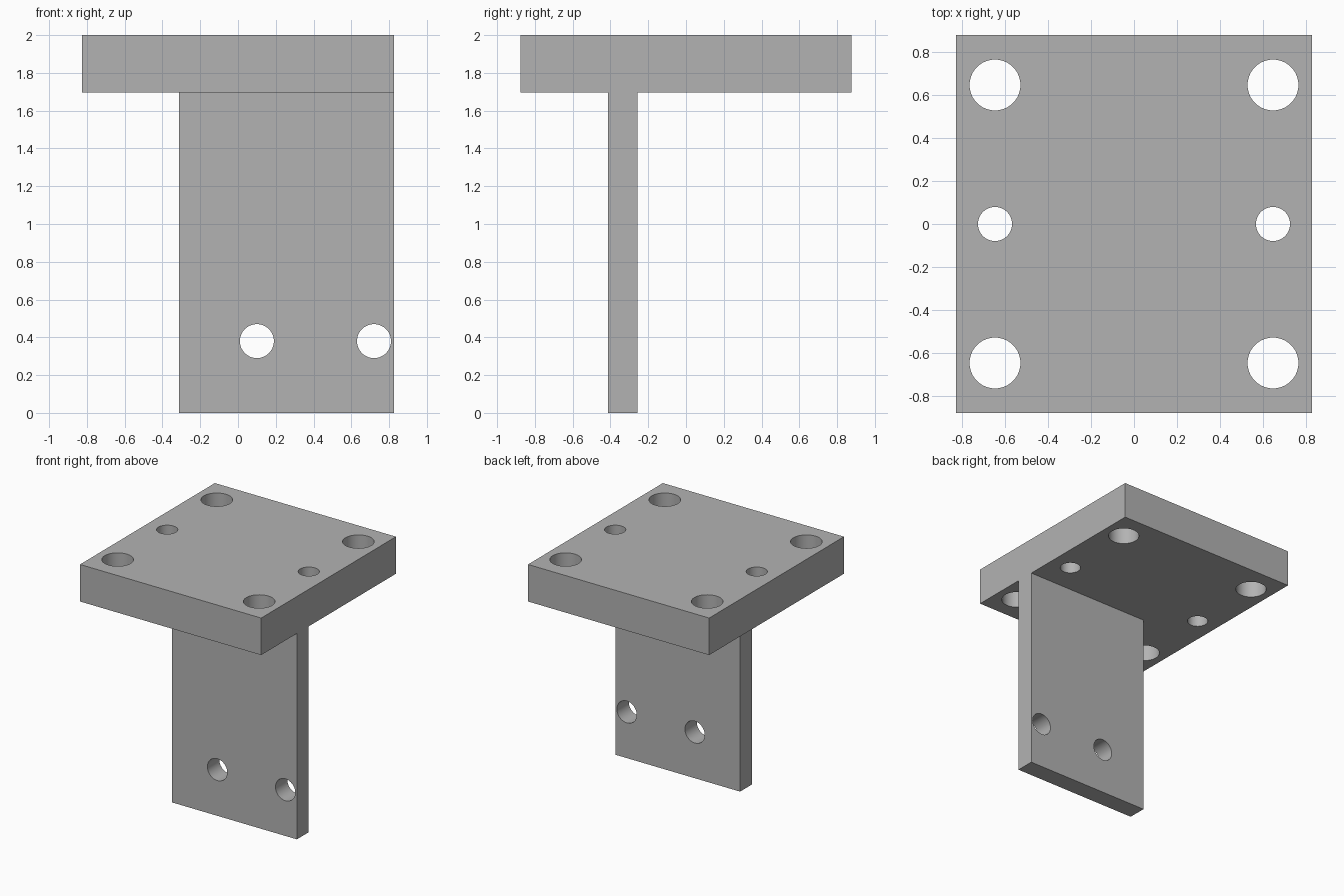
import bpy
import math

old = bpy.data.objects.get("Cube")
if old:
    bpy.data.objects.remove(old, do_unlink=True)

# Single grey metal colour
GREY = (0.45, 0.45, 0.45, 1.0)
metal = bpy.data.materials.new("grey_metal")
metal.use_nodes = True
metal.diffuse_color = GREY
metal.node_tree.nodes["Principled BSDF"].inputs["Base Color"].default_value = GREY


def box(name, low, high):
    """Box between two opposite corners."""
    bpy.ops.mesh.primitive_cube_add(
        size=1, location=[(a + b) / 2 for a, b in zip(low, high)])
    ob = bpy.context.object
    ob.name = ob.data.name = name
    ob.scale = [b - a for a, b in zip(low, high)]
    bpy.ops.object.transform_apply(location=False, rotation=False, scale=True)
    ob.data.materials.append(metal)
    return ob


def drill(ob, centre, radius, rotation=(0, 0, 0)):
    """Cut a round through hole, then discard the cutter."""
    bpy.ops.mesh.primitive_cylinder_add(
        vertices=64, radius=radius, depth=1, location=centre, rotation=rotation)
    cutter = bpy.context.object
    cutter.hide_render = True
    cutter.data.materials.append(metal)
    mod = ob.modifiers.new("hole", 'BOOLEAN')
    mod.operation = 'DIFFERENCE'
    mod.solver = 'EXACT'
    mod.object = cutter
    select(ob)
    bpy.ops.object.modifier_apply(modifier=mod.name)
    bpy.data.objects.remove(cutter, do_unlink=True)


def select(ob):
    bpy.ops.object.select_all(action='DESELECT')
    ob.select_set(True)
    bpy.context.view_layer.objects.active = ob


HALF_X, HALF_Y, JOIN_Z, TOP_Z = 0.825, 0.877, 1.695, 2.0

# Top plate with large corner holes and small middle holes
plate = box("top_plate", (-HALF_X, -HALF_Y, JOIN_Z), (HALF_X, HALF_Y, TOP_Z))
for x in (-0.645, 0.645):
    for y, radius in ((-0.645, 0.118), (0, 0.079), (0.645, 0.118)):
        drill(plate, (x, y, TOP_Z), radius)

# Hanging web, flush with the left edge of the plate
web = box("hanging_web", (-0.312, -0.412, 0), (HALF_X, -0.258, JOIN_Z))
for x in (0.10, 0.72):
    drill(web, (x, -0.335, 0.38), 0.09, (math.radians(90), 0, 0))

# Smooth hole walls, sharp edges
for ob in (plate, web):
    select(ob)
    bpy.ops.object.shade_smooth_by_angle(angle=math.radians(30))
